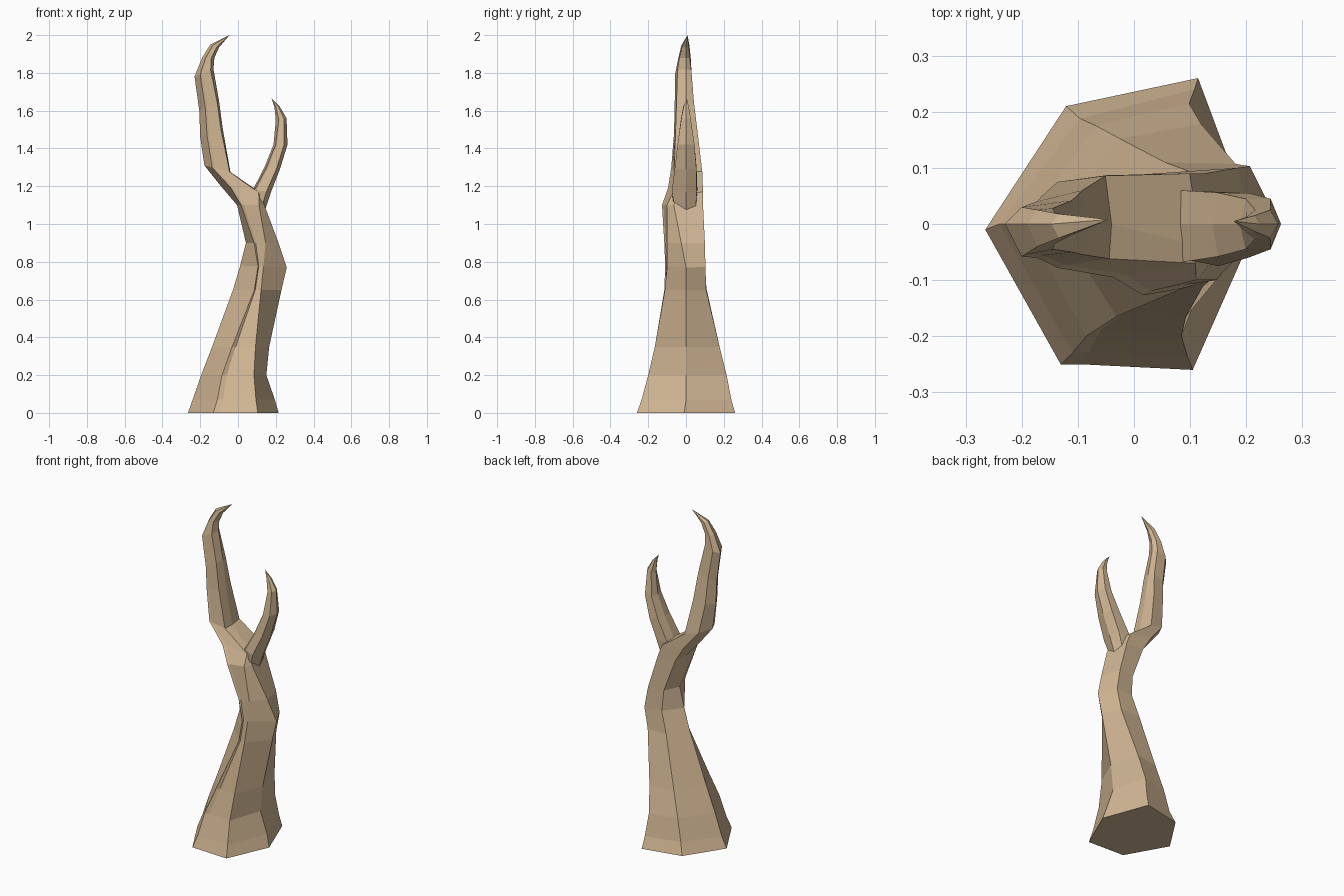
import bpy
import bmesh
from mathutils import Vector

default_cube = bpy.data.objects.get("Cube")
if default_cube:
    bpy.data.objects.remove(default_cube, do_unlink=True)


def make_material(name, colour):
    material = bpy.data.materials.new(name)
    material.use_nodes = True
    material.diffuse_color = colour
    shader = next(n for n in material.node_tree.nodes if n.type == 'BSDF_PRINCIPLED')
    shader.inputs["Base Color"].default_value = colour
    shader.inputs["Roughness"].default_value = 0.9
    return material


bark = make_material("pale bark", (0.64, 0.47, 0.295, 1))


def section(left, right, front, back, front_edges=(.28, .75), back_edges=(.28, .75),
            middle=(0, 0), crease=.94):
    """Faceted ring between a left and a right corner (x, z).

    front, back and middle hold the depth on the left and right side,
    the edges say how far along the ring its corners lie.
    """
    def point(t, y):
        x, z = (a + (b - a) * t for a, b in zip(left, right))
        return Vector((x, y, z))

    f1, f2 = front_edges
    b1, b2 = back_edges
    return [point(0, middle[0]), point(f1, front[0]),
            point(f1 + (f2 - f1) * .15, front[0] * crease),
            point(f2, front[1]), point(1, middle[1]),
            point(b2, back[1]), point(b1, back[0])]


def loft(name, sections, tip):
    """Skin a stack of rings, flat at the bottom and pointed at the tip."""
    bm = bmesh.new()
    rings = [[bm.verts.new(p) for p in ring] for ring in sections]
    bm.faces.new(reversed(rings[0]))
    count = len(rings[0])
    end = bm.verts.new(tip)
    for i in range(count):
        j = (i + 1) % count
        for low, high in zip(rings, rings[1:]):
            bm.faces.new((low[i], low[j], high[j], high[i]))
        bm.faces.new((rings[-1][i], rings[-1][j], end))
    bmesh.ops.recalc_face_normals(bm, faces=bm.faces)
    mesh = bpy.data.meshes.new(name)
    bm.to_mesh(mesh)
    bm.free()
    mesh.materials.append(bark)
    obj = bpy.data.objects.new(name, mesh)
    bpy.context.scene.collection.objects.link(obj)


# Wide hexagonal foot and narrow, twisted waist
trunk = [
    section((-.265, 0), (.215, 0), (-.25, -.26), (.21, .26), (.28, .77), (.3, .79), (-.01, -.01), 1),
    section((-.24, .07), (.195, .07), (-.23, -.235), (.188, .24), (.3, .77), (.33, .8), crease=.99),
    section((-.195, .2), (.15, .2), (-.2, -.2), (.175, .215), (.32, .81), (.37, .85)),
    section((-.137, .35), (.165, .35), (-.165, -.165), (.152, .178), (.35, .76), (.37, .85)),
    section((-.027, .65), (.23, .65), (-.115, -.112), (.11, .107), (.44, .58), (.32, .81)),
    section((.012, .78), (.258, .77), (-.11, -.1), (.095, .103), (.38, .5), (.34, .79)),
    section((.042, .9), (.215, .9), (-.115, -.1), (.09, .1), (.25, .6), (.25, .82), (0, -.025)),
    section((-.005, 1.1), (.14, 1.1), (-.127, -.1), (.088, .09), (.15, .8), (.1, .9), (0, -.065)),
]

# Tall branch: grows out of the waist, leans out, then hooks back at the tip
tall_branch = [
    section((-.09, 1.2), (.12, 1.165), (-.095, -.07), (.087, .09), (.25, .95), (.2, .9), (0, -.04)),
    section((-.178, 1.31), (-.04, 1.275), (-.078, -.062), (.075, .086), (.3, .97), (.3, .92)),
    section((-.2, 1.46), (-.08, 1.5), (-.064, -.055), (.05, .06), (.3, .92), (.3, .9)),
    section((-.205, 1.6), (-.1, 1.65), (-.06, -.05), (.04, .042), (.3, .9), (.3, .9)),
    section((-.23, 1.78), (-.13, 1.82), (-.058, -.045), (.03, .028), (.3, .85), (.3, .85)),
    section((-.19, 1.88), (-.125, 1.88), (-.04, -.035), (.025, .02)),
    section((-.147, 1.95), (-.1, 1.935), (-.025, -.02), (.018, .015)),
]
loft("trunk_and_tall_branch", trunk + tall_branch, (-.045, .008, 2.0))

# Short branch: rises from the fork and hooks inwards
loft("short_branch", [
    section((.05, 1.04), (.135, 1.05), (-.06, -.05), (.055, .05)),
    section((.078, 1.18), (.175, 1.17), (-.068, -.075), (.06, .057), (.08, .75), (.05, .8)),
    section((.14, 1.3), (.222, 1.29), (-.058, -.06), (.056, .055), (.12, .78), (.1, .8)),
    section((.188, 1.42), (.262, 1.42), (-.045, -.045), (.045, .045), (.15, .75), (.15, .75)),
    section((.2, 1.55), (.257, 1.56), (-.027, -.025), (.025, .025)),
    section((.193, 1.62), (.222, 1.62), (-.015, -.013), (.013, .015)),
], (.178, .005, 1.665))
